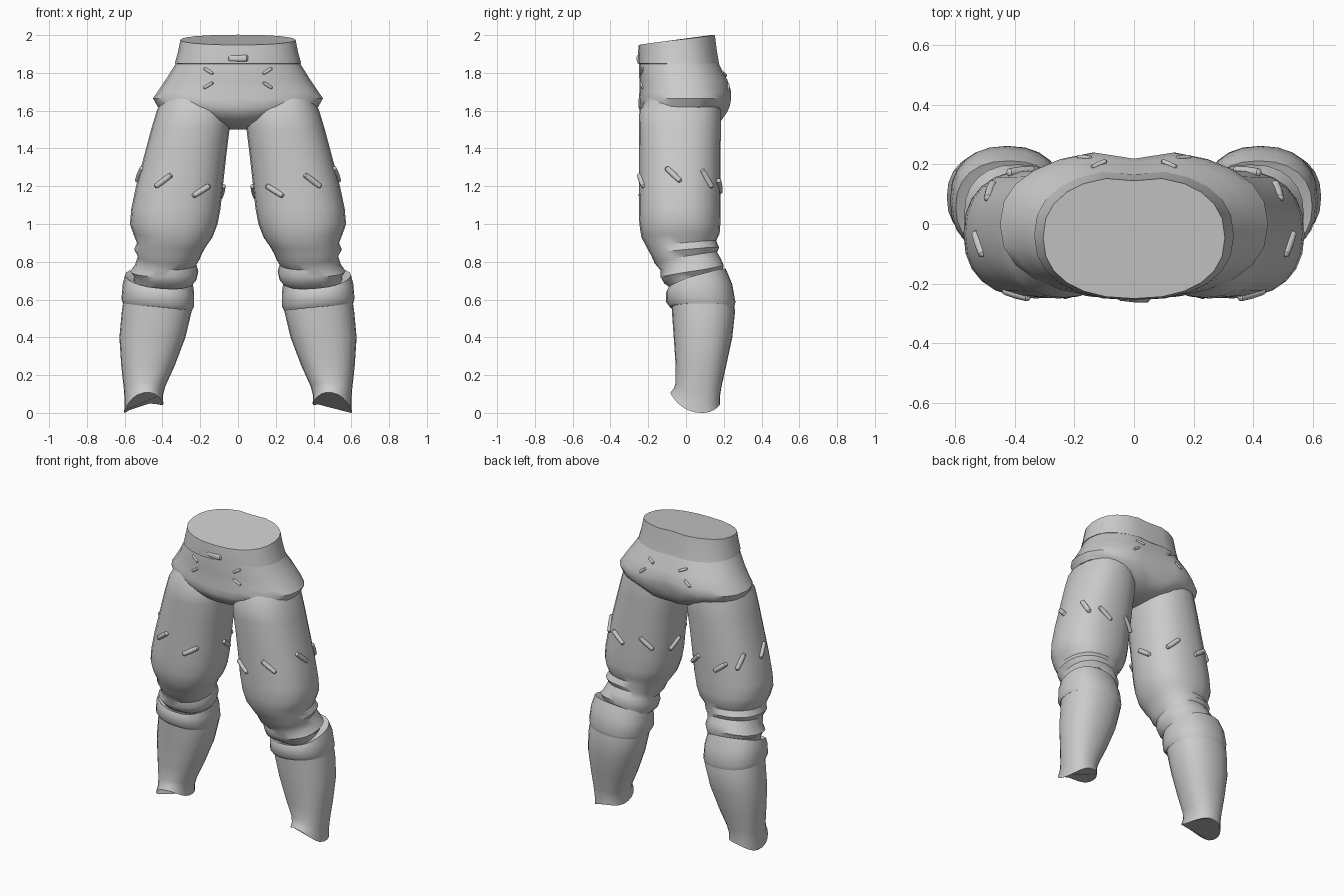
import bpy, bmesh, math
from mathutils import Vector, Matrix
from mathutils.bvhtree import BVHTree


def finish(bm, name, mirror):
    bmesh.ops.recalc_face_normals(bm, faces=bm.faces)
    me = bpy.data.meshes.new(name)
    bm.to_mesh(me)
    tree = BVHTree.FromBMesh(bm)
    bm.free()
    ob = bpy.data.objects.new(name, me)
    bpy.context.collection.objects.link(ob)
    if mirror:
        ob.modifiers.new("mirror", 'MIRROR').use_clip = False
    bpy.ops.object.select_all(action='DESELECT')
    ob.select_set(True)
    bpy.context.view_layer.objects.active = ob
    bpy.ops.object.shade_smooth_by_angle(angle=math.radians(40))
    return tree


def ring(z, x0, x1, y0, y1, tx=0, ty=0, saddle=0, cleft=0, n=24, p=2.3):
    """Rounded cross-section with tilt in x and y, saddle and a rear cleft."""
    pts = []
    for i in range(n):
        t = 2 * math.pi * i / n
        c, s = math.cos(t), math.sin(t)
        u = math.copysign(abs(c) ** (2 / p), c)
        v = math.copysign(abs(s) ** (2 / p), s)
        x = (x0 + x1) / 2 + u * (x1 - x0) / 2
        y = (y0 + y1) / 2 + v * (y1 - y0) / 2
        if s > 0:
            y -= cleft * math.exp(-(x / 0.06) ** 2)
        pts.append((x, y, z + tx * c + ty * s + saddle * math.cos(2 * t)))
    return pts


def loft(name, rows, mirror=False):
    bm = bmesh.new()
    loops = [[bm.verts.new(p) for p in ring(*r)] for r in rows]
    n = len(loops[0])
    for a, b in zip(loops, loops[1:]):
        for i in range(n):
            j = (i + 1) % n
            bm.faces.new((a[i], a[j], b[j], b[i]))
    bm.faces.new(loops[0])
    bm.faces.new(loops[-1])
    return finish(bm, name, mirror)


def stitches(name, tree, items, length, r, mirror=True):
    """Small capsules laid on the surface at (point, direction)."""
    bm = bmesh.new()
    for point, direction in items:
        loc, nor, _, _ = tree.find_nearest(Vector(point))
        d = Vector(direction)
        d = (d - nor * d.dot(nor)).normalized()
        m = Matrix((d, nor.cross(d), nor)).transposed()
        new = bmesh.ops.create_uvsphere(bm, u_segments=10, v_segments=6, radius=r)["verts"]
        for v in new:
            co = Vector((v.co.z, v.co.x, v.co.y))
            if abs(co.x) > r * 0.1:
                co.x += math.copysign(length / 2 - r, co.x)
            v.co = loc + m @ co
    finish(bm, name, mirror)


# Waistband and seat
loft("waistband", [
    (1.975, -.305, .305, -.25, .16, 0, .027, 0, .015),
    (1.91, -.318, .318, -.255, .17, 0, .012, 0, .015),
    (1.85, -.335, .335, -.256, .182, 0, 0, 0, .015),
    (1.845, -.32, .32, -.24, .17, 0, 0, 0, .015)])
seat = loft("seat", [
    (1.88, -.315, .315, -.245, .17, 0, 0, 0, .015),
    (1.84, -.335, .335, -.25, .185, 0, 0, 0, .018),
    (1.76, -.385, .385, -.247, .228, 0, 0, 0, .022),
    (1.70, -.425, .425, -.247, .247, 0, 0, 0, .028),
    (1.665, -.45, .45, -.25, .247, 0, 0, 0, .03),
    (1.62, -.425, .425, -.252, .238, 0, 0, 0, .03),
    (1.59, -.33, .33, -.242, .225, 0, 0, 0, .03),
    (1.55, -.22, .22, -.21, .2, 0, 0, 0, .02),
    (1.52, -.12, .12, -.14, .13),
    (1.50, -.05, .05, -.06, .06)])

# Padded thigh running into the folded knee
thigh = loft("thigh", [
    (1.68, .09, .39, -.20, .17),
    (1.60, .045, .43, -.247, .185),
    (1.50, .045, .46, -.25, .185),
    (1.38, .06, .492, -.248, .183),
    (1.20, .08, .54, -.248, .183),
    (1.08, .093, .565, -.25, .183),
    (1.00, .108, .572, -.247, .182),
    (.94, .135, .555, -.236, .178, .01, .01),
    (.89, .17, .535, -.205, .16, .01, .02),
    (.855, .19, .55, -.185, .175, .01, .02),
    (.82, .205, .53, -.165, .165, .01, .03),
    (.785, .22, .545, -.135, .185, 0, .03),
    (.75, .21, .57, -.135, .2, 0, .03),
    (.715, .22, .55, -.115, .19, .01, .03),
    (.64, .27, .56, -.05, .19)], True)

# Cuff and shin
loft("cuff", [
    (.70, .27, .575, -.07, .19, .02, .05),
    (.71, .24, .598, -.095, .212, .02, .05),
    (.66, .232, .61, -.105, .245, .025, .02),
    (.585, .232, .617, -.105, .262, .02, 0),
    (.56, .245, .61, -.085, .255, .02, 0)], True)
loft("shin", [
    (.64, .25, .60, -.08, .24),
    (.54, .245, .615, -.075, .26),
    (.40, .278, .628, -.065, .245),
    (.25, .335, .618, -.055, .213),
    (.14, .385, .604, -.055, .188, -.01, -.01, -.01),
    (.09, .398, .60, -.065, .18, -.018, -.02, -.02),
    (.051, .395, .603, -.082, .18, -.022, -.03, -.026)], True)

# Raised stitches
stitches("thigh_stitches", thigh, [
    ((.40, -.25, 1.23), (.09, 0, -.06)),
    ((.19, -.24, 1.175), (.09, 0, -.05)),
    ((.55, -.07, 1.27), (0, .09, -.09)),
    ((.52, .14, 1.25), (0, .06, -.08)),
    ((.38, .18, 1.2), (-.09, 0, -.07)),
    ((.17, .18, 1.2), (-.08, 0, -.07)),
    ((.07, 0, 1.17), (0, .08, -.06))], .115, .016)
stitches("seat_stitches", seat, [
    ((.16, -.25, 1.81), (.05, 0, .03)),
    ((.16, -.25, 1.735), (.05, 0, -.03)),
    ((.12, .21, 1.8), (-.05, 0, -.03)),
    ((.17, .24, 1.73), (-.05, 0, .04))], .06, .009)
stitches("waist_bars", seat, [
    ((0, -.256, 1.875), (1, 0, 0)),
    ((0, -.26, 1.9), (1, 0, 0))], .11, .017, False)
